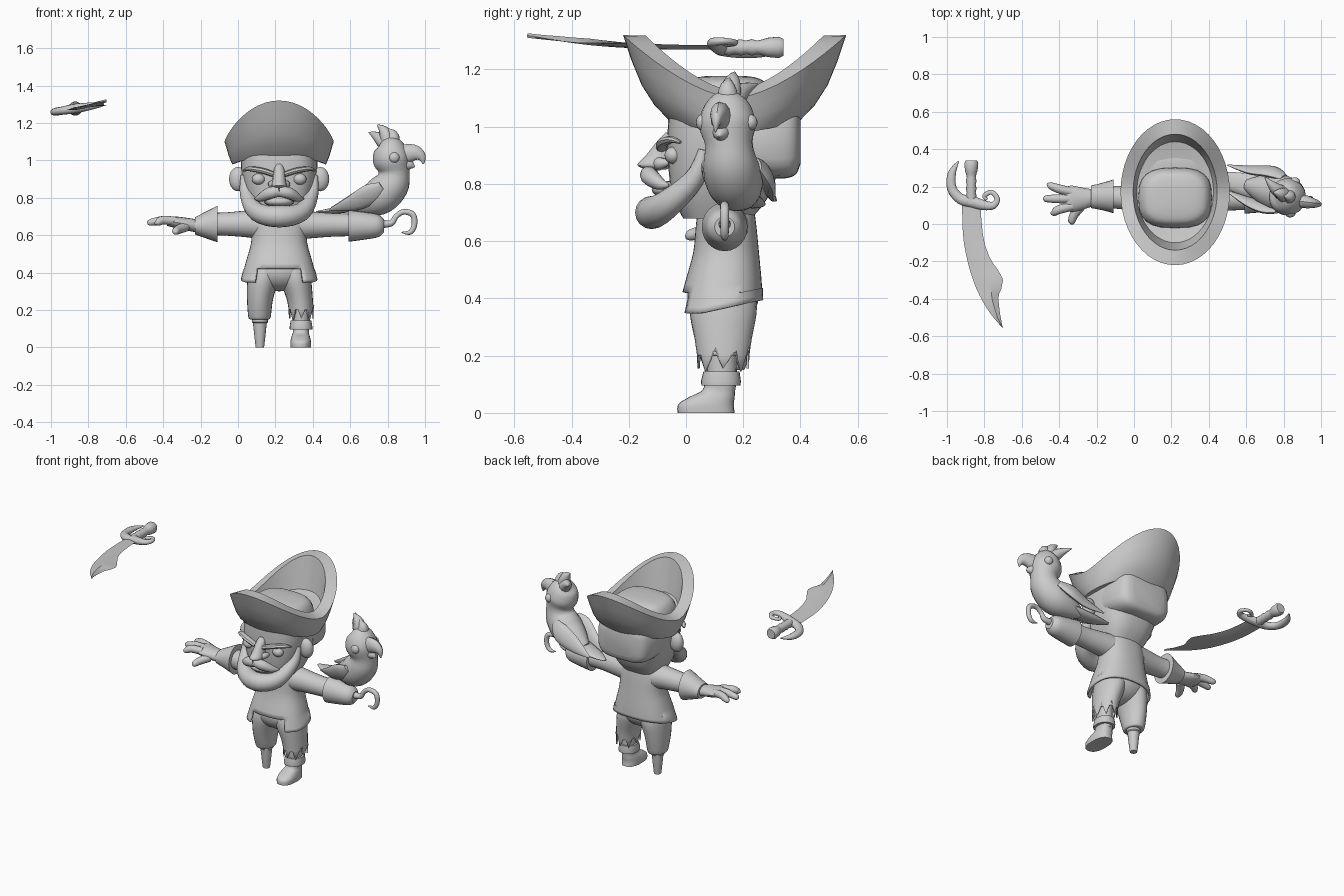
import bpy, bmesh, math
from mathutils import Vector, Matrix

grey = bpy.data.materials.new("plain grey")
grey.diffuse_color = (0.6, 0.6, 0.6, 1)
CX = 0.22                                   # middle of the figure


def finish(name, bm, angle=40):
    bmesh.ops.recalc_face_normals(bm, faces=bm.faces)
    me = bpy.data.meshes.new(name)
    bm.to_mesh(me)
    bm.free()
    me.materials.append(grey)
    ob = bpy.data.objects.new(name, me)
    bpy.context.collection.objects.link(ob)
    bpy.ops.object.select_all(action='DESELECT')
    ob.select_set(True)
    bpy.context.view_layer.objects.active = ob
    bpy.ops.object.shade_smooth_by_angle(angle=math.radians(angle))
    return ob


def resample(rows, k):
    """Catmull-Rom through rows of numbers."""
    out, n = [], len(rows)
    for i in range(n - 1):
        p = [rows[max(i - 1, 0)], rows[i], rows[i + 1], rows[min(i + 2, n - 1)]]
        for j in range(k):
            t = j / k
            out.append([0.5 * (2 * b + (c - a) * t + (2 * a - 5 * b + 4 * c - d) * t * t
                               + (3 * b - a - 3 * c + d) * t ** 3) for a, b, c, d in zip(*p)])
    return out + [list(rows[-1])]


def skin(rings, caps=(True, True)):
    bm = bmesh.new()
    vs = [[bm.verts.new(p) for p in r] for r in rings]
    n = len(vs[0])
    for a, b in zip(vs, vs[1:]):
        for i in range(n):
            bm.faces.new((a[i], a[(i + 1) % n], b[(i + 1) % n], b[i]))
    for use, r in zip(caps, (vs[0], vs[-1])):
        if use:
            bm.faces.new(r)
    return bm


def power(v, e):
    return math.copysign(abs(v) ** e, v)


def loft(axis, rows, n=24, e=1.0, k=4, caps=(True, True)):
    """Rows are (position along axis, centre u, centre v, radius u, radius v)."""
    rings = []
    for t, cu, cv, ru, rv in resample(rows, k):
        ring = []
        for i in range(n):
            a = 2 * math.pi * i / n
            u, v = cu + ru * power(math.cos(a), e), cv + rv * power(math.sin(a), e)
            ring.append({'z': (u, v, t), 'x': (t, u, v), 'y': (u, t, v)}[axis])
        rings.append(ring)
    return skin(rings, caps)


def tube(rows, n=12, k=4, up=(0, 0, 1), flat=1.0):
    """Rows are (x, y, z, radius); flat squashes the section along up."""
    rows = resample(rows, k)
    pts = [Vector(r[:3]) for r in rows]
    rings = []
    for i, (p, r) in enumerate(zip(pts, rows)):
        d = (pts[min(i + 1, len(pts) - 1)] - pts[max(i - 1, 0)]).normalized()
        s = d.cross(Vector(up)).normalized()
        w = s.cross(d)
        rad = max(r[3], 0.002)
        rings.append([p + s * rad * math.cos(2 * math.pi * j / n)
                      + w * rad * flat * math.sin(2 * math.pi * j / n) for j in range(n)])
    return skin(rings)


def ball(name, c, r, seg=16):
    bm = bmesh.new()
    bmesh.ops.create_uvsphere(bm, u_segments=seg, v_segments=seg // 2 + 2, radius=1)
    bmesh.ops.transform(bm, matrix=Matrix.Translation(c) @ Matrix.Diagonal((*r, 1)), verts=bm.verts)
    return finish(name, bm)


# Coat with an open front hem
bm = loft('z', [(.35, CX, .12, .205, .15), (.45, CX, .13, .18, .135), (.56, CX, .14, .15, .115),
                (.66, CX, .14, .145, .105), (.72, CX, .14, .12, .095), (.76, CX, .14, .08, .075)],
          n=40, e=.85, caps=(False, True))
bmesh.ops.delete(bm, geom=[f for f in bm.faces if f.calc_center_median().z < .42 and f.calc_center_median().y < .12
                           and abs(f.calc_center_median().x - CX) < .12], context='FACES')
for v in bm.verts:                          # hem rises towards the back
    if v.co.z < .4:
        v.co.z += max(0, v.co.y - .05) * .2
m = finish("coat", bm).modifiers.new("thickness", 'SOLIDIFY')
m.thickness = .012

# Sleeves and flared cuffs
finish("left_sleeve", loft('x', [(.25, .14, .65, .09, .09), (.36, .14, .655, .075, .075), (.5, .135, .655, .063, .063),
                                 (.60, .135, .655, .06, .06)]))
finish("right_sleeve", loft('x', [(.2, .14, .65, .09, .09), (.08, .14, .66, .075, .075), (-.05, .14, .66, .063, .063),
                                  (-.12, .145, .66, .06, .06)]))
finish("left_cuff", loft('x', [(.59, .135, .65, .08, .085), (.68, .135, .65, .072, .073), (.75, .135, .65, .06, .06),
                               (.78, .135, .65, .035, .035)]))
finish("right_cuff", loft('x', [(-.11, .148, .66, .09, .097), (-.17, .147, .655, .073, .072),
                                (-.23, .145, .65, .06, .046)]))

# Open hand
finish("palm", loft('x', [(-.22, .14, .65, .045, .035), (-.28, .135, .66, .06, .034), (-.34, .135, .67, .07, .03),
                          (-.38, .135, .67, .05, .02)], n=16))
for name, ty, bx, tx in (("upper", .205, .17, -.465), ("middle", .135, .135, -.485), ("lower", .06, .095, -.445)):
    finish(name + "_finger", tube([(-.33, bx, .675, .024), (-.40, (bx + ty) / 2, .68, .024),
                                   (tx + .015, ty, .668, .018), (tx, ty, .665, .006)], n=10))
finish("thumb", tube([(-.28, .10, .645, .026), (-.32, .05, .63, .024), (-.335, .01, .62, .018), (-.34, 0, .62, .005)], n=10))

# Hook hand
finish("hook", tube([(.77, .135, .66, .022), (.82, .135, .665, .017), (.845, .135, .70, .014), (.885, .135, .725, .015),
                     (.935, .135, .71, .016), (.943, .135, .655, .015), (.92, .135, .615, .013),
                     (.875, .135, .615, .003)], up=(0, 1, 0)))

# Trousers
ball("trouser_seat", (CX, .13, .41), (.175, .125, .11), 24)
finish("right_trouser_leg", loft('z', [(.15, .115, .135, .05, .065), (.165, .115, .135, .06, .075),
                                       (.26, .118, .13, .07, .10), (.37, .135, .13, .085, .118), (.45, .15, .13, .08, .1)]))
bm = loft('z', [(.19, .338, .13, .066, .09), (.26, .33, .13, .07, .10), (.37, .305, .13, .085, .118),
                (.45, .29, .13, .08, .1)], caps=(False, True))
for i, v in enumerate(v for v in list(bm.verts) if v.co.z < .1901):   # ragged edge
    v.co.z += (-.035, .0, .03)[i % 3] * (1 + .3 * (i % 2))
finish("ragged_trouser_leg", bm).modifiers.new("thickness", 'SOLIDIFY').thickness = .008

# Peg leg, shin and boot
finish("peg_leg", loft('z', [(0, .117, .135, .022, .022), (.01, .117, .135, .024, .024), (.13, .117, .135, .037, .037),
                             (.135, .117, .135, .043, .043), (.17, .117, .135, .043, .043)], n=16, k=1))
finish("shin", loft('z', [(.08, .337, .125, .042, .048), (.25, .337, .125, .045, .055)], k=1))
finish("boot", loft('z', [(0, .335, .07, .055, .10), (.03, .335, .07, .055, .097), (.055, .335, .09, .05, .08),
                          (.08, .336, .115, .043, .057), (.12, .337, .122, .046, .058)], e=.8))
finish("boot_cuff", loft('z', [(.095, .337, .122, .06, .068), (.11, .337, .122, .061, .07), (.145, .337, .124, .055, .063)],
                         k=1, e=.9))

# Head, hair, ears
finish("head", loft('z', [(.68, CX, .11, .12, .12), (.75, CX, .12, .155, .165), (.84, CX, .13, .185, .19),
                          (.95, CX, .14, .203, .205), (1.06, CX, .15, .205, .21)], n=32, e=.7))
finish("back_hair", loft('y', [(.20, CX, .95, .20, .12), (.28, CX, .95, .20, .13), (.35, CX, .95, .185, .13),
                               (.385, CX, .95, .16, .115), (.40, CX, .95, .12, .08)], e=.55))
for s, side in ((-1, "right"), (1, "left")):
    ball(side + "_ear", (CX + s * .22, .10, .90), (.048, .035, .065))
    ball(side + "_eye", (CX + s * .11, -.045, .90), (.036, .03, .03))
    finish(side + "_brow", tube([(CX + s * .03, -.085, .925, .02), (CX + s * .09, -.08, .945, .022),
                                 (CX + s * .16, -.05, .955, .018), (CX + s * .19, -.02, .945, .008)], n=8, flat=.7))
    finish(side + "_moustache", tube([(CX, -.13, .835, .03), (CX + s * .05, -.125, .825, .032),
                                      (CX + s * .10, -.09, .80, .022), (CX + s * .13, -.06, .795, .004)], n=10))
    finish(side + "_nostril", tube([(CX, -.10, .87, .025), (CX + s * .035, -.09, .872, .022),
                                    (CX + s * .05, -.06, .875, .01)], n=10))
finish("nose", loft('z', [(.85, CX, -.10, .025, .03), (.865, CX, -.11, .04, .06), (.90, CX, -.09, .035, .05),
                          (.95, CX, -.07, .028, .03), (.98, CX, -.05, .015, .02)], n=16))
ball("lower_lip", (CX, -.06, .78), (.08, .06, .03))

# Beard wrapping the jaw
half = [(.19, .06, .92, .016), (.175, .03, .82, .035), (.12, -.07, .725, .05)]
finish("beard", tube([(CX - x, y, z, r) for x, y, z, r in half] + [(CX, -.12, .70, .058)]
                     + [(CX + x, y, z, r) for x, y, z, r in reversed(half)], n=16))

# Boat-shaped hat: rows are radius x, radius y, side height, end lift
rings = []
for rx, ry, z, lift in ((.19, .20, 1.0, .03), (.25, .23, .978, .045), (.258, .28, .995, .08), (.27, .325, 1.025, .12),
                        (.28, .36, 1.06, .17), (.292, .39, 1.10, .22), (.225, .31, 1.125, .193),
                        (.215, .29, 1.09, .12), (.205, .27, 1.06, .04), (.1, .1, 1.06, 0)):
    rings.append([(CX + rx * math.cos(a), .17 + ry * math.sin(a), z + lift * abs(math.sin(a)) ** 1.6)
                  for a in (2 * math.pi * i / 48 for i in range(48))])
finish("hat_brim", skin(rings))
finish("hat_crown", loft('z', [(1.03, CX, .14, .195, .16), (1.10, CX, .14, .195, .16), (1.15, CX, .14, .17, .14),
                               (1.17, CX, .14, .13, .11), (1.178, CX, .14, .07, .06)], e=.7))

# Parrot
finish("parrot_body", tube([(.60, .21, .745, .03), (.68, .19, .775, .075), (.76, .17, .81, .10), (.82, .155, .87, .095),
                            (.835, .15, .94, .083), (.82, .145, 1.01, .10), (.80, .15, 1.08, .075),
                            (.78, .155, 1.11, .02)], n=20, up=(.25, .97, 0)))
finish("parrot_tail", tube([(.72, .18, .77, .06), (.60, .21, .745, .06), (.50, .235, .73, .045), (.42, .26, .725, .012)],
                           flat=.35))
for name, rows in (("left", [(.80, .25, .87, .03), (.73, .28, .83, .06), (.62, .29, .78, .045), (.50, .315, .745, .006)]),
                   ("right", [(.77, .07, .86, .03), (.71, .085, .82, .06), (.61, .12, .77, .045), (.49, .18, .735, .006)])):
    finish(name + "_wing", tube(rows, up=(0, 1, .4), flat=.4))
finish("parrot_beak", tube([(.88, .125, 1.03, .055), (.94, .115, 1.04, .045), (.98, .107, 1.02, .026), (.992, .103, .98, .003)],
                           up=(0, 1, 0), flat=.7))
finish("parrot_lower_beak", tube([(.87, .13, .985, .04), (.92, .12, .975, .025), (.945, .115, .965, .003)], up=(0, 1, 0)))
for i, (tip, mid) in enumerate((((.745, .17, 1.19), (.785, .16, 1.15)), ((.70, .25, 1.15), (.755, .19, 1.12)),
                                ((.80, .15, 1.17), (.83, .145, 1.13)))):
    finish("crest_feather_%d" % i, tube([(.815, .15, 1.06, .045), (*mid, .032), (*tip, .003)], up=(0, 1, 0), n=10))
ball("parrot_near_eye", (.835, .055, 1.015), (.028, .02, .028))
ball("parrot_far_eye", (.86, .225, 1.015), (.028, .025, .028))


# Sword, built flat then tilted about the y axis
def tilt(ob):
    ob.matrix_world = Matrix.Translation((-.87, 0, 1.277)) @ Matrix.Rotation(math.radians(-9), 4, 'Y')
    return ob


left = resample([(-.05, .10, 0), (-.04, -.10, 0), (.01, -.30, .003), (.085, -.45, .01), (.17, -.555, .015)], 4)
right = resample([(.05, .10, 0), (.062, -.05, 0), (.095, -.17, .0), (.17, -.30, -.012), (.145, -.40, -.005),
                  (.172, -.553, .015)], 4)
right = [right[round(i * (len(right) - 1) / (len(left) - 1))] for i in range(len(left))]
bm = skin([[a, ((a[0] + b[0]) / 2, (a[1] + b[1]) / 2, a[2] + .008), b,
            ((a[0] + b[0]) / 2, (a[1] + b[1]) / 2, a[2] - .008)] for a, b in zip(left, right)])
tilt(finish("sword_blade", bm, 20))
tilt(finish("sword_grip", loft('y', [(.11, 0, 0, .026, .026)] + [(.13 + i * .02, 0, 0, r, r) for i, r in
     enumerate((.024, .029, .024, .029, .024, .029, .024, .029))] + [(.285, 0, 0, .034, .034), (.325, 0, 0, .038, .038),
                                                                    (.34, 0, 0, .03, .03)], n=16, k=1)))
tilt(finish("sword_guard", tube([(-.07, .335, 0, .004), (-.105, .27, 0, .022), (-.105, .19, 0, .026), (-.06, .135, 0, .028),
                                 (0, .12, 0, .032), (.07, .10, 0, .026), (.12, .10, 0, .02), (.14, .135, 0, .015),
                                 (.11, .17, 0, .013), (.07, .15, 0, .012), (.085, .13, 0, .008)], flat=.8)))
